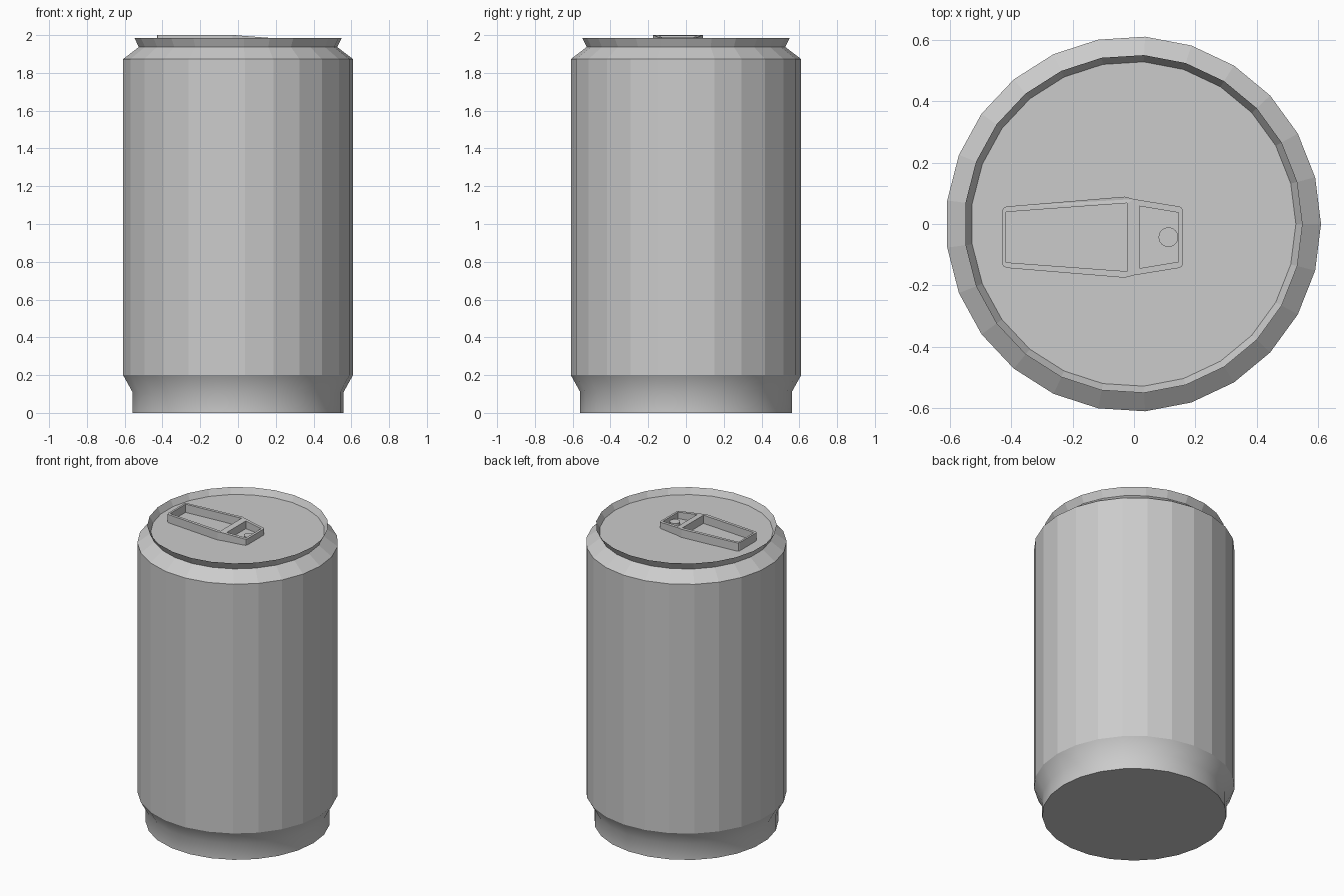
import bpy, bmesh, math

if "Cube" in bpy.data.objects:
    bpy.data.objects.remove(bpy.data.objects["Cube"])

SIDES = 25
CX = -0.002  # odd side count: shift so the bounds are centred


def lathe(name, profile, smooth_bands=(), cx=0.0, cy=0.0, sides=SIDES):
    """Revolve (radius, z) points; first and last rings are capped."""
    bm = bmesh.new()
    rings = []
    for r, z in profile:
        rings.append([bm.verts.new((cx + r * math.cos(2 * math.pi * i / sides),
                                    cy + r * math.sin(2 * math.pi * i / sides), z))
                      for i in range(sides)])
    for b, (lo, hi) in enumerate(zip(rings, rings[1:])):
        for i in range(sides):
            j = (i + 1) % sides
            f = bm.faces.new((lo[i], lo[j], hi[j], hi[i]))
            f.smooth = b in smooth_bands
    bm.faces.new(rings[0][::-1])
    bm.faces.new(rings[-1])
    # keep the edges where smooth and flat bands meet crisp
    for e in bm.edges:
        e.smooth = len({f.smooth for f in e.link_faces}) == 1
    me = bpy.data.meshes.new(name)
    bm.to_mesh(me)
    bm.free()
    ob = bpy.data.objects.new(name, me)
    bpy.context.collection.objects.link(ob)
    return ob


# Can body: foot, side wall, shoulder, flared lip and sunken lid
lathe("can_body", [(0.561, 0.0), (0.561, 0.11), (0.611, 0.2), (0.611, 1.873),
                   (0.527, 1.937), (0.551, 1.985), (0.529, 1.945)],
      smooth_bands=(0, 1), cx=CX)

# Pull tab: outline with two openings, extruded from a filled curve
TAB_Y = -0.043
BASE, TOP = 1.94, 2.0
half_outline = [(-0.43, 0.085), (-0.426, 0.094), (-0.415, 0.1), (-0.03, 0.132),
                (0.0, 0.124), (0.148, 0.1), (0.156, 0.095), (0.16, 0.085)]
half_long_hole = [(-0.417, 0.082), (-0.022, 0.111)]
half_short_hole = [(0.018, 0.101), (0.145, 0.08)]

cu = bpy.data.curves.new("tab_outline", 'CURVE')
cu.dimensions = '2D'
cu.fill_mode = 'BOTH'
cu.extrude = 0.5
for half in (half_outline, half_long_hole, half_short_hole):
    loop = half + [(x, -y) for x, y in reversed(half)]
    sp = cu.splines.new('POLY')
    sp.points.add(len(loop) - 1)
    for p, (x, y) in zip(sp.points, loop):
        p.co = (x, y + TAB_Y, 0, 1)
    sp.use_cyclic_u = True
helper = bpy.data.objects.new("tab_outline", cu)
bpy.context.collection.objects.link(helper)
me = bpy.data.meshes.new_from_object(
    helper.evaluated_get(bpy.context.evaluated_depsgraph_get()))
bpy.data.objects.remove(helper)

bm = bmesh.new()
bm.from_mesh(me)
bmesh.ops.remove_doubles(bm, verts=bm.verts, dist=1e-4)
for v in bm.verts:
    # the nose of the tab slopes down towards +x
    slope = max(0.0, v.co.x + 0.022) / 0.182 * 0.014
    v.co.z = TOP - slope if v.co.z > 0 else BASE
for f in bm.faces:
    f.smooth = False
bmesh.ops.recalc_face_normals(bm, faces=bm.faces)
bm.to_mesh(me)
bm.free()
me.name = "pull_tab"
bpy.context.collection.objects.link(bpy.data.objects.new("pull_tab", me))

# Rivet inside the short opening
lathe("tab_rivet", [(0.032, BASE), (0.032, 1.965)], smooth_bands=(0,),
      cx=0.112, cy=TAB_Y, sides=24)
